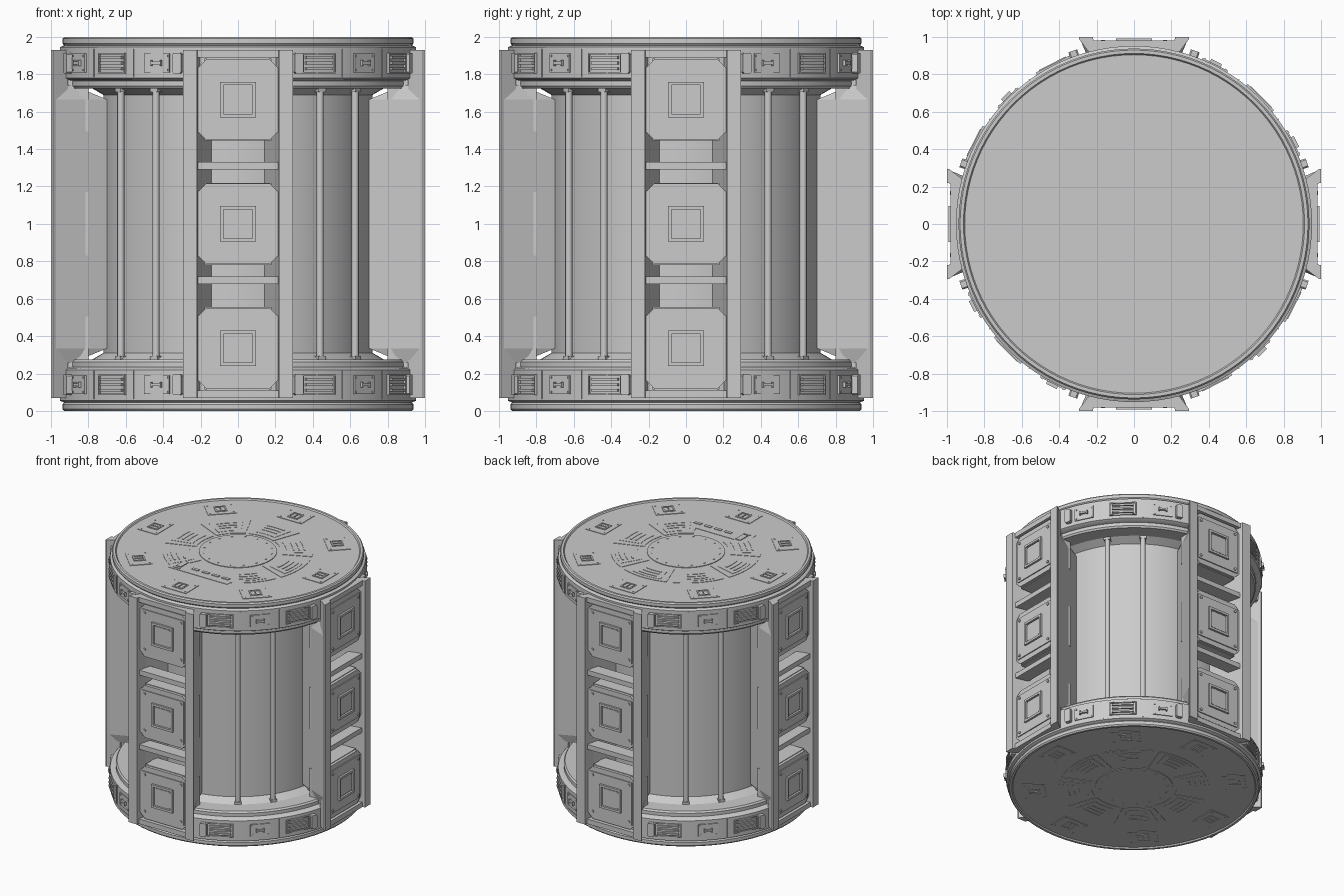
import bpy, bmesh
from math import sin, cos, pi, radians
from mathutils import Matrix, Vector

cube = bpy.data.objects.get("Cube")
if cube:
    bpy.data.objects.remove(cube)

grey = bpy.data.materials.new("light_grey")
grey.use_nodes = True
COL = (0.6, 0.6, 0.6, 1)
grey.diffuse_color = COL
grey.node_tree.nodes["Principled BSDF"].inputs["Base Color"].default_value = COL

QUARTERS = [0, 90, 180, 270]


def finish(name, bm, smooth=False):
    bmesh.ops.recalc_face_normals(bm, faces=bm.faces)
    me = bpy.data.meshes.new(name)
    bm.to_mesh(me)
    bm.free()
    me.materials.append(grey)
    ob = bpy.data.objects.new(name, me)
    bpy.context.collection.objects.link(ob)
    if smooth:
        bpy.ops.object.select_all(action='DESELECT')
        ob.select_set(True)
        bpy.context.view_layer.objects.active = ob
        bpy.ops.object.shade_smooth_by_angle(angle=radians(30))


def side(a, r, z):
    """Frame on the round side: local x across, y up, z outward."""
    return Matrix.Rotation(radians(a), 4, 'Z') @ Matrix.Translation((0, -r, z)) @ Matrix.Rotation(pi / 2, 4, 'X')


def lid(a, r, top=True):
    """Frame on an end face: local z points away from the body."""
    m = Matrix.Rotation(radians(a), 4, 'Z') @ Matrix.Translation((0, -r, 1.99 if top else 0.01))
    return m if top else m @ Matrix.Rotation(pi, 4, 'Y')


def loft(bm, rings, m=Matrix()):
    """Closed solid through rings of equal point count."""
    vs = [[bm.verts.new(m @ Vector(p)) for p in ring] for ring in rings]
    n = len(vs[0])
    for a, b in zip(vs, vs[1:]):
        for i in range(n):
            j = (i + 1) % n
            bm.faces.new((a[i], a[j], b[j], b[i]))
    bm.faces.new(vs[0][::-1])
    bm.faces.new(vs[-1])


def prism(bm, m, pts, z0, z1):
    loft(bm, [[(x, y, z) for x, y in pts] for z in (z0, z1)], m)


def rect(w, h, cx=0, cy=0, cut=0):
    x, y = w / 2, h / 2
    if not cut:
        pts = [(-x, -y), (x, -y), (x, y), (-x, y)]
    else:
        c = cut
        pts = [(-x + c, -y), (x - c, -y), (x, -y + c), (x, y - c),
               (x - c, y), (-x + c, y), (-x, y - c), (-x, -y + c)]
    return [(px + cx, py + cy) for px, py in pts]


def frame(bm, m, w, h, t, z0, z1):
    for s in (-1, 1):
        prism(bm, m, rect(w, t, 0, s * (h - t) / 2), z0, z1)
        prism(bm, m, rect(t, h - 2 * t, s * (w - t) / 2, 0), z0, z1)


def disc(r, n):
    return [(r * cos(2 * pi * i / n), r * sin(2 * pi * i / n)) for i in range(n)]


def sector(r0, r1, half):
    """Ring sector around the axis, facing local -y."""
    arc = [radians(half * t / 4) for t in range(-4, 5)]
    return ([(r1 * sin(t), -r1 * cos(t)) for t in arc] +
            [(r0 * sin(t), -r0 * cos(t)) for t in reversed(arc)])


# Drum body: turned profile, mirrored about mid height
half = [(0, .01), (.905, .01), (.912, 0), (.93, 0), (.938, .01), (.938, .035), (.93, .045),
        (.952, .055), (.952, .22), (.935, .23), (.91, .235), (.91, .262), (.90, .275),
        (.78, .275), (.72, .31)]
profile = half + [(r, 2 - z) for r, z in reversed(half)]
bm = bmesh.new()
vs = [bm.verts.new((r, 0, z)) for r, z in profile]
es = [bm.edges.new(e) for e in zip(vs, vs[1:])]
bmesh.ops.spin(bm, geom=vs + es, cent=(0, 0, 0), axis=(0, 0, 1), angle=2 * pi, steps=96)
bmesh.ops.remove_doubles(bm, verts=bm.verts, dist=1e-4)
finish("drum_body", bm, True)

# Pipes along the core with end collars
bm = bmesh.new()
for q in QUARTERS:
    for a in (35, 55):
        m = Matrix.Rotation(radians(q + a), 4, 'Z') @ Matrix.Translation((0, -.765, 0))
        prism(bm, m, disc(.019, 14), .27, 1.73)
        for z in (.27, 1.705):
            prism(bm, m, rect(.05, .08, 0, .02), z, z + .025)
finish("core_pipes", bm, True)

# Pillars: flared walls, rails, cross bars
walls, rails, bars = bmesh.new(), bmesh.new(), bmesh.new()
plan = [(.285, .98), (.165, .70), (.14, .70), (.22, .98)]
end = [(.265, .98), (.215, .88), (.19, .88), (.22, .98)]
for q in QUARTERS:
    m = Matrix.Rotation(radians(q), 4, 'Z')
    for s in (-1, 1):
        loft(walls, [[(s * x, -y, z) for x, y in ring] for ring, z in
                     ((end, .26), (plan, .335), (plan, 1.665), (end, 1.74))], m)
        prism(rails, m, [(s * x, -y) for x, y in
                         ((.22, 1), (.295, 1), (.295, .99), (.235, .91), (.2, .91))], .07, 1.93)
    for z in (.70, 1.31):
        prism(bars, side(q, 0, z), rect(.44, .04), .87, .975)
    for z in (.09, 1.91):
        prism(bars, side(q, 0, z), rect(.44, .04), .9, .98)
finish("pillar_walls", walls)
finish("pillar_rails", rails)
finish("pillar_cross_bars", bars)

# Three equipment panels on each pillar
boxes, plates, windows, bolts = [bmesh.new() for _ in range(4)]
for q in QUARTERS:
    for z in (.335, 1.0, 1.665):
        m = side(q, 0, z)
        prism(boxes, m, rect(.43, .34), .80, .955)
        prism(boxes, m, rect(.36, .44), .80, .945)
        prism(plates, m, rect(.43, .43, cut=.045), .945, .968)
        prism(plates, m, rect(.38, .35), .968, .976)
        frame(windows, m, .19, .19, .018, .976, .992)
        prism(windows, m, rect(.14, .14, cut=.01), .976, .984)
        for x in (-1, 1):
            for y in (-1, 1):
                prism(bolts, m @ Matrix.Translation((x * .165, y * .15, 0)), disc(.011, 8), .976, .984)
finish("panel_boxes", boxes)
finish("panel_plates", plates)
finish("panel_windows", windows)
finish("panel_bolts", bolts)

# Rim bands: louvred vents, latch plates, seam blocks by the pillars
vents, latches, blocks = [bmesh.new() for _ in range(3)]


def vent(a, z):
    m = side(a, .952, z)
    frame(vents, m, .2, .11, .008, -.02, .007)
    for y in (-.03, 0, .03):
        prism(vents, m, rect(.16, .014, 0, y), -.02, .012)


def latch(a, z):
    m = side(a, .952, z)
    prism(latches, m, rect(.15, .10), -.02, .006)
    prism(latches, m, rect(.05, .014), 0, .022)
    for x in (-1, 1):
        prism(latches, m, rect(.008, .03, x * .028), 0, .022)
        for y in (-1, 1):
            prism(latches, m, rect(.01, .01, x * .062, y * .038), 0, .01)


for i, q in enumerate(QUARTERS):
    for z in (.14, 1.86):
        for j, a in enumerate((27, 45, 63)):
            (latch if (i + j) % 2 else vent)(q + a, z)
        for a in (36, 54):
            prism(latches, side(q + a, .952, z), rect(.006, .15), -.01, .004)
        for a in (19.5, 70.5):
            prism(blocks, side(q + a, .952, z), rect(.05, .11, cut=.008), -.03, .03)
finish("rim_vents", vents)
finish("rim_latches", latches)
finish("rim_blocks", blocks)

# End faces: hub disc, ring of sectors, hatches
hub, ring, hatch = [bmesh.new() for _ in range(3)]
for top in (True, False):
    m = lid(0, 0, top)
    prism(hub, m, disc(.29, 64), -.01, .005)
    for k in range(16):
        t = 2 * pi * k / 16
        prism(hub, m @ Matrix.Translation((.255 * cos(t), .255 * sin(t), 0)), disc(.007, 6), 0, .008)
    for k in range(8):
        a = k * 45
        h = lid(a, .75, top)
        prism(hatch, h, rect(.22, .17), -.01, .004)
        frame(hatch, h, .09, .09, .012, 0, .009)
        prism(hatch, h, rect(.008, .09), 0, .009)
        for x in (-1, 1):
            for y in (-1, 1):
                prism(hatch, h @ Matrix.Translation((x * .09, y * .065, 0)), disc(.006, 6), 0, .007)
        if top and k == 0:
            continue
        c = lid(a, 0, top)
        prism(ring, c, sector(.32, .56, 20), -.01, .003)
        prism(ring, c, sector(.36, .53, 14), 0, .005)
        for r in (.41, .45, .49):
            prism(ring, c, sector(r, r + .012, 9), 0, .008)
finish("hub_discs", hub)
finish("sector_plates", ring)
finish("end_hatches", hatch)

# Control strip on the top face
bm = bmesh.new()
m = lid(0, .45)
prism(bm, m, rect(.54, .15), -.01, .003)
prism(bm, m, rect(.045, .10, -.205, .02), 0, .009)
prism(bm, m, rect(.06, .012, -.205, -.05), 0, .007)
for k in range(4):
    prism(bm, m, rect(.06, .025, -.07 + k * .092, 0), 0, .008)
finish("control_strip", bm)
